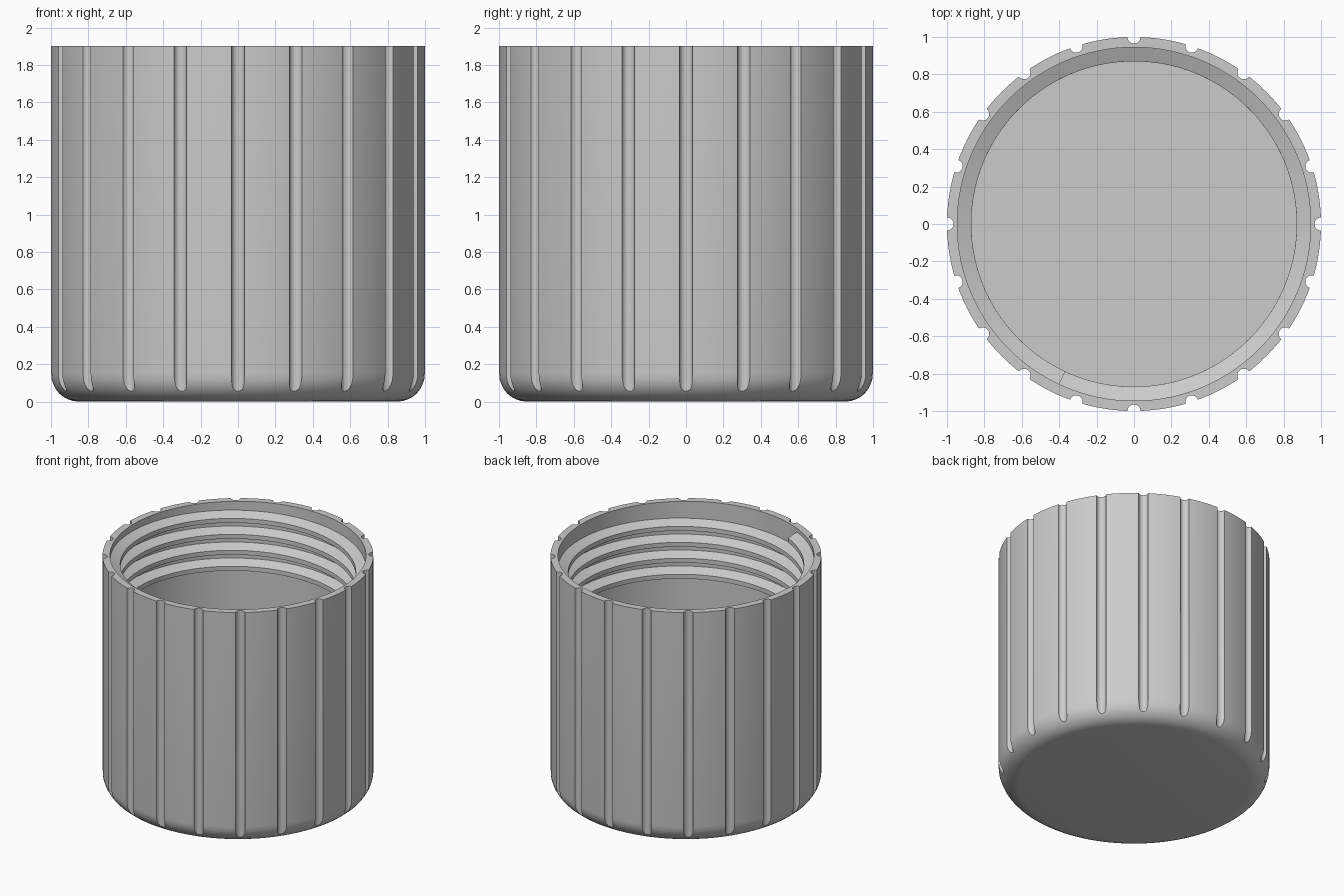
import bpy, bmesh, math
from mathutils import Matrix, Vector

if "Cube" in bpy.data.objects:
    bpy.data.objects.remove(bpy.data.objects["Cube"], do_unlink=True)

HEIGHT, OUTER, INNER, CREST = 1.9, 1.0, 0.945, 0.87
FLOOR, FILLET = 0.1, 0.15
FLUTES, SIDES = 20, 120

grey = bpy.data.materials.new("matte grey")
grey.use_nodes = True
colour = (0.6, 0.6, 0.6, 1)
grey.diffuse_color = colour
grey.node_tree.nodes["Principled BSDF"].inputs["Base Color"].default_value = colour


def make_object(name, bm):
    bmesh.ops.recalc_face_normals(bm, faces=bm.faces)
    mesh = bpy.data.meshes.new(name)
    bm.to_mesh(mesh)
    bm.free()
    mesh.materials.append(grey)
    obj = bpy.data.objects.new(name, mesh)
    bpy.context.collection.objects.link(obj)
    return obj


def smooth(obj):
    bpy.ops.object.select_all(action="DESELECT")
    obj.select_set(True)
    bpy.context.view_layer.objects.active = obj
    bpy.ops.object.shade_smooth_by_angle(angle=math.radians(30))


# Cap body: lathed cup with a rounded outer bottom edge
profile = [(0, 0)]
for i in range(9):
    a = math.pi / 2 * i / 8
    profile.append((OUTER - FILLET + FILLET * math.sin(a), FILLET - FILLET * math.cos(a)))
profile += [(OUTER, HEIGHT), (INNER, HEIGHT), (INNER, FLOOR), (0, FLOOR)]
bm = bmesh.new()
verts = [bm.verts.new((r, 0, z)) for r, z in profile]
edges = [bm.edges.new(pair) for pair in zip(verts, verts[1:])]
bmesh.ops.spin(bm, geom=verts + edges, cent=(0, 0, 0), axis=(0, 0, 1),
               angle=math.tau, steps=SIDES, use_merge=True)
bmesh.ops.remove_doubles(bm, verts=bm.verts, dist=0.0001)
body = make_object("cap_body", bm)

# Grip flutes: a ring of upright rods cut from the outside
bm = bmesh.new()
for i in range(FLUTES):
    place = (Matrix.Rotation(math.tau * i / FLUTES, 4, "Z")
             @ Matrix.Translation((OUTER, 0, HEIGHT / 2)))
    bmesh.ops.create_cone(bm, cap_ends=True, segments=20, radius1=0.035, radius2=0.035,
                          depth=HEIGHT + 0.4, matrix=place)
cutter = make_object("flute_cutter", bm)
cutter.hide_render = True
cut = body.modifiers.new("flutes", "BOOLEAN")
cut.operation, cut.solver, cut.object = "DIFFERENCE", "EXACT", cutter
bpy.context.view_layer.objects.active = body
bpy.ops.object.modifier_apply(modifier=cut.name)
bpy.data.objects.remove(cutter, do_unlink=True)
smooth(body)

# Screw thread: trapezoid section swept down a right-handed helix
PITCH, TURNS, STEPS = 0.13, 4.19, 400
START, TOP = math.radians(245), 1.82
section = [(INNER + 0.01, 0.055), (CREST, 0.018), (CREST, -0.018), (INNER + 0.01, -0.055)]
bm = bmesh.new()
previous = None
for i in range(STEPS + 1):
    turn = TURNS * i / STEPS
    a = START - math.tau * turn
    ring = [bm.verts.new((r * math.cos(a), r * math.sin(a), TOP - PITCH * turn + dz))
            for r, dz in section]
    if previous is None:
        bm.faces.new(ring)
    else:
        for j in range(4):
            k = (j + 1) % 4
            bm.faces.new((previous[j], previous[k], ring[k], ring[j]))
    previous = ring
bm.faces.new(previous[::-1])
smooth(make_object("screw_thread", bm))
